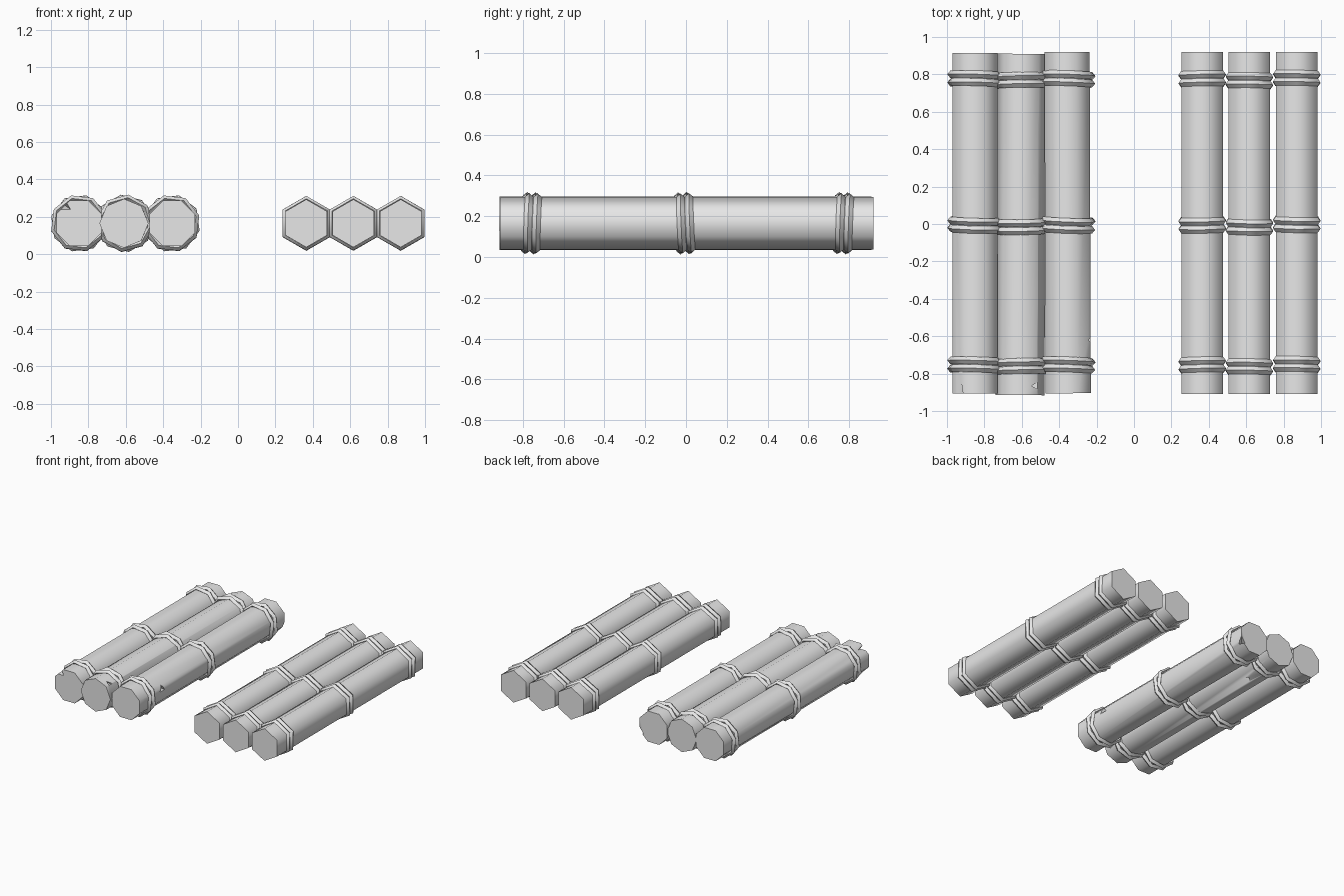
import bpy, bmesh, math
from mathutils import Vector

if "Cube" in bpy.data.objects:
    bpy.data.objects.remove(bpy.data.objects["Cube"], do_unlink=True)

grey = bpy.data.materials.new("plain_grey")
grey.use_nodes = True
grey.diffuse_color = (0.8, 0.8, 0.8, 1)
grey.node_tree.nodes["Principled BSDF"].inputs["Base Color"].default_value = (0.8, 0.8, 0.8, 1)

AXIS_Z = 0.165


def new_object(name, bm, location):
    bmesh.ops.recalc_face_normals(bm, faces=bm.faces[:])
    mesh = bpy.data.meshes.new(name)
    bm.to_mesh(mesh)
    bm.free()
    mesh.materials.append(grey)
    obj = bpy.data.objects.new(name, mesh)
    obj.location = location
    bpy.context.collection.objects.link(obj)
    return obj


def activate(obj):
    bpy.ops.object.select_all(action='DESELECT')
    obj.select_set(True)
    bpy.context.view_layer.objects.active = obj


def smooth(obj):
    activate(obj)
    bpy.ops.object.shade_smooth_by_angle(angle=math.radians(62))


def spin(bm, profile, sides, phase, closed):
    """Turn a (radius, y) profile around the y axis; phase 0 puts a corner on top."""
    loops = []
    for radius, y in profile:
        angles = [phase + math.tau * i / sides for i in range(sides)]
        loops.append([bm.verts.new((radius * math.sin(a), y, radius * math.cos(a))) for a in angles])
    pairs = list(zip(loops, loops[1:]))
    if closed:
        pairs.append((loops[-1], loops[0]))
    else:
        bm.faces.new(loops[0])
        bm.faces.new(loops[-1])
    for a, b in pairs:
        for i in range(sides):
            j = (i + 1) % sides
            bm.faces.new((a[i], a[j], b[j], b[i]))


def make_log(name, x, sides, radius, phase, front, back, yaw):
    bm = bmesh.new()
    spin(bm, [(radius, front), (radius, back)], sides, phase, False)
    obj = new_object(name, bm, (x, 0, AXIS_Z))
    obj.rotation_euler.z = math.radians(yaw)
    return obj


def make_binding(name, x, y, sides, inner, outer, phases, tilt, yaw):
    """Two ridged rope rings side by side."""
    bm = bmesh.new()
    middle = (inner + outer) / 2
    for offset, phase in zip((-0.021, 0.021), phases):
        profile = [(inner, offset), (middle, offset - 0.02), (outer, offset), (middle, offset + 0.02)]
        spin(bm, profile, sides, phase, True)
    obj = new_object(name, bm, (x, y, AXIS_Z))
    obj.rotation_euler = (math.radians(tilt), 0, math.radians(yaw))
    smooth(obj)


def cut_notch(log, tip, base, radius):
    """Chop a three sided splinter out of a log."""
    tip, base = Vector(tip), Vector(base)
    bm = bmesh.new()
    bmesh.ops.create_cone(bm, cap_ends=True, segments=3, radius1=radius, radius2=0,
                          depth=(tip - base).length)
    cutter = new_object("notch_cutter", bm, (tip + base) / 2)
    cutter.hide_render = True
    cutter.rotation_euler = (tip - base).to_track_quat('Z', 'Y').to_euler()
    mod = log.modifiers.new("notch", 'BOOLEAN')
    mod.operation = 'DIFFERENCE'
    mod.solver = 'EXACT'
    mod.object = cutter
    activate(log)
    bpy.ops.object.modifier_apply(modifier=mod.name)
    bpy.data.objects.remove(cutter, do_unlink=True)


positions = ("right", "middle", "left")
bindings = (("front", -0.755, -2), ("centre", -0.004, 2.5), ("back", 0.775, -2))

# Worn raft: eight sided logs with splinters missing
eighth = math.radians(22.5)
worn_logs = (
    (-0.85, eighth, -0.905, 0.915, 0.0),
    (-0.605, 0.0, -0.915, 0.91, -0.3),
    (-0.355, eighth, -0.905, 0.92, 0.2),
)
notches = {
    "right": [((-0.93, -0.82, 0.265), (-0.925, -0.93, 0.255), 0.045),
              ((-0.92, 0.86, 0.11), (-1.0, 0.87, 0.08), 0.04)],
    "middle": [((-0.575, -0.868, 0.255), (-0.46, -0.86, 0.275), 0.045),
               ((-0.58, 0.62, 0.09), (-0.55, 0.58, 0.01), 0.045)],
    "left": [((-0.29, -0.62, 0.21), (-0.2, -0.62, 0.2), 0.05),
             ((-0.3, 0.85, 0.12), (-0.22, 0.94, 0.1), 0.05)],
}
for side, (x, phase, front, back, yaw) in zip(positions, worn_logs):
    log = make_log("worn_log_" + side, x, 8, 0.131, phase, front, back, yaw)
    bpy.context.view_layer.update()
    for tip, base, radius in notches[side]:
        cut_notch(log, tip, base, radius)
    smooth(log)
    sway = {"right": -1.5, "middle": 1.0, "left": -2.0}[side]
    shift = -0.008 if side == "middle" else 0.0
    for place, y, tilt in bindings:
        make_binding(f"worn_binding_{place}_{side}", x, y + shift, 8, 0.12, 0.154,
                     (phase + 0.12, phase - 0.14), tilt, sway)

# Sound raft: six sided logs with a corner on top
for side, x, shift in zip(positions, (0.365, 0.617, 0.87), (0.0, -0.01, 0.003)):
    log = make_log("sound_log_" + side, x, 6, 0.128, 0.0, -0.91, 0.92, 0.0)
    smooth(log)
    for place, y, tilt in bindings:
        make_binding(f"sound_binding_{place}_{side}", x, y + shift, 6, 0.115, 0.146,
                     (0.0, 0.0), tilt, -1.0 if shift else 1.0)
